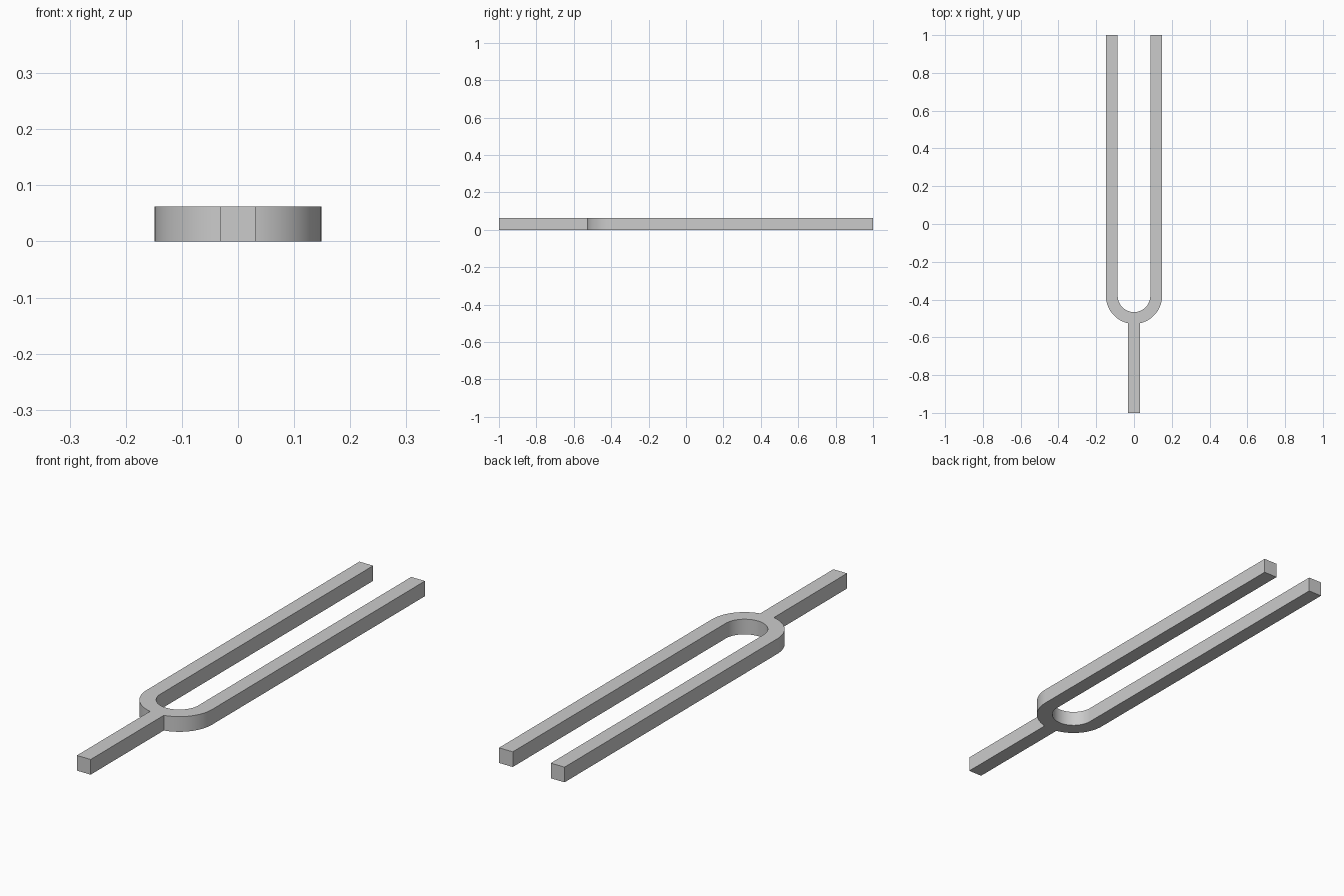
import bpy
import bmesh
from math import sin, cos, asin, pi, radians

cube = bpy.data.objects.get("Cube")
if cube:
    bpy.data.objects.remove(cube, do_unlink=True)

BAR = 0.0623              # square bar thickness
OUTER = 0.1487            # outer radius of the U bend
INNER = OUTER - BAR
BEND_Y = -0.38            # centre of the bend
STEPS = 24

steel = bpy.data.materials.new("grey_steel")
steel.use_nodes = True
grey = (0.6, 0.6, 0.6, 1)
steel.diffuse_color = grey
steel.node_tree.nodes["Principled BSDF"].inputs["Base Color"].default_value = grey


def arc(radius, start, end):
    """Points around the bend centre, from start to end angle."""
    angles = [start + (end - start) * i / STEPS for i in range(STEPS + 1)]
    return [(radius * cos(a), BEND_Y + radius * sin(a)) for a in angles]


# Left half of the outline: stem, outer bend, prong, inner bend
stem_angle = -pi / 2 + asin(BAR / 2 / OUTER)
half = [(BAR / 2, -1)]
half += arc(OUTER, stem_angle, 0)
half += [(OUTER, 1), (INNER, 1)]
half += arc(INNER, 0, -pi / 2)

# Mirror the half into a closed outline; the last point lies on the centre line
outline = half + [(-x, y) for x, y in reversed(half[:-1])]

# Extrude the outline into a solid fork
bm = bmesh.new()
base = bm.faces.new([bm.verts.new((x, y, 0)) for x, y in outline])
top = bmesh.ops.extrude_face_region(bm, geom=[base], use_keep_orig=True)
bmesh.ops.translate(bm, vec=(0, 0, BAR),
                    verts=[v for v in top["geom"] if isinstance(v, bmesh.types.BMVert)])
bmesh.ops.recalc_face_normals(bm, faces=bm.faces)
mesh = bpy.data.meshes.new("tuning_fork")
bm.to_mesh(mesh)
bm.free()
mesh.materials.append(steel)

fork = bpy.data.objects.new("tuning_fork", mesh)
bpy.context.collection.objects.link(fork)
bpy.ops.object.select_all(action="DESELECT")
fork.select_set(True)
bpy.context.view_layer.objects.active = fork
bpy.ops.object.shade_smooth_by_angle(angle=radians(30))
